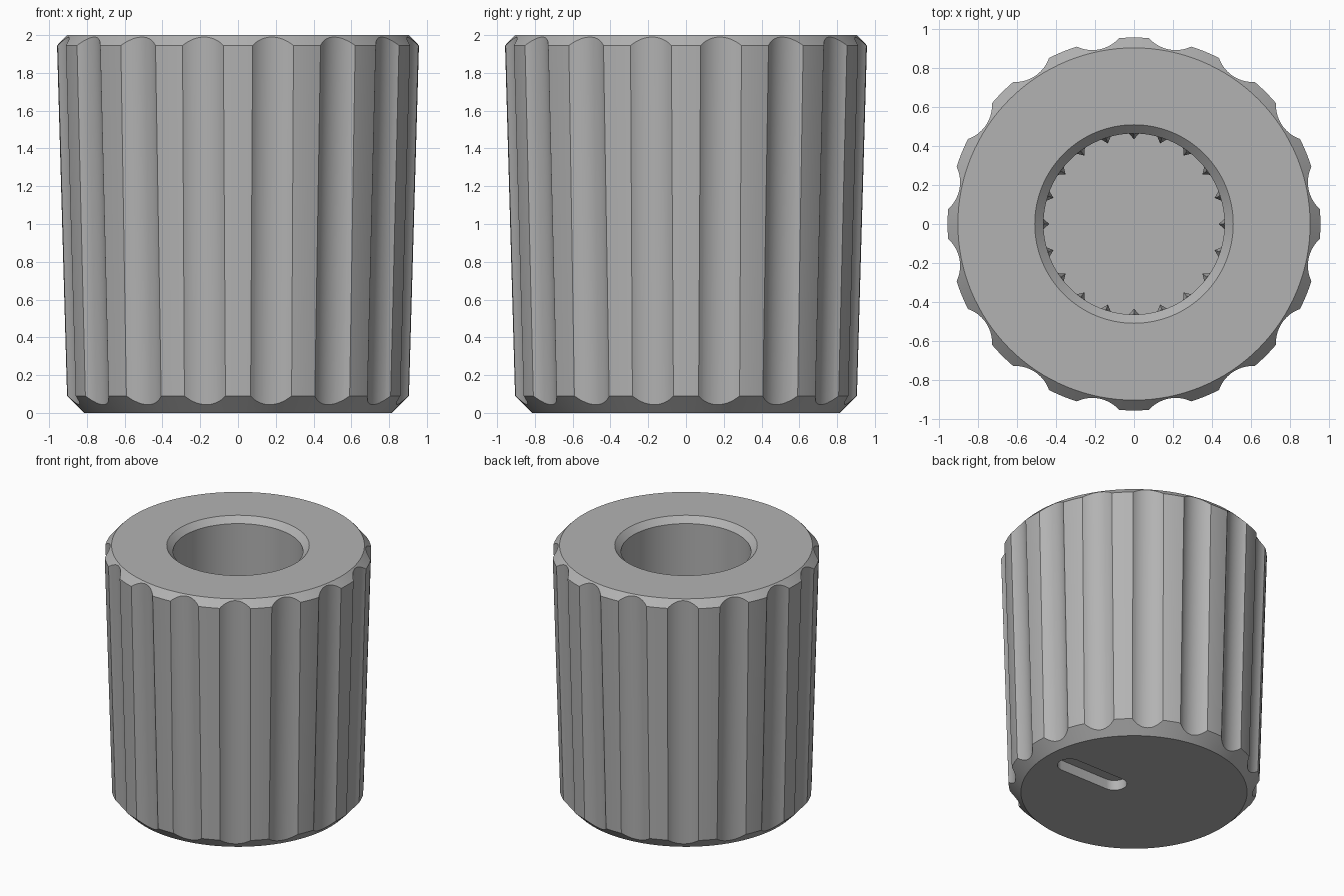
import bpy
import bmesh
from math import cos, sin, pi, radians

cube = bpy.data.objects.get("Cube")
if cube:
    bpy.data.objects.remove(cube, do_unlink=True)

FLUTES, TEETH = 16, 20
FLOOR, BORE = 0.2, 0.465

grey = bpy.data.materials.new("plain grey")
grey.use_nodes = True
colour = (0.45, 0.45, 0.45, 1)
grey.diffuse_color = colour
grey.node_tree.nodes["Principled BSDF"].inputs["Base Color"].default_value = colour


def finish(name, bm):
    """Turn a bmesh into a linked grey object."""
    bmesh.ops.recalc_face_normals(bm, faces=bm.faces)
    mesh = bpy.data.meshes.new(name)
    bm.to_mesh(mesh)
    bm.free()
    mesh.materials.append(grey)
    obj = bpy.data.objects.new(name, mesh)
    bpy.context.collection.objects.link(obj)
    return obj


def loft(bm, rings):
    """Bridge rings of points and cap both ends."""
    loops = [[bm.verts.new(p) for p in ring] for ring in rings]
    n = len(loops[0])
    for a, b in zip(loops, loops[1:]):
        for i in range(n):
            j = (i + 1) % n
            bm.faces.new((a[i], a[j], b[j], b[i]))
    bm.faces.new(loops[0][::-1])
    bm.faces.new(loops[-1])


def circle(r, z, n, cx=0, cy=0):
    return [(cx + r * cos(2 * pi * i / n), cy + r * sin(2 * pi * i / n), z) for i in range(n)]


def activate(obj):
    bpy.ops.object.select_all(action='DESELECT')
    obj.select_set(True)
    bpy.context.view_layer.objects.active = obj


def cut(target, cutter):
    mod = target.modifiers.new("cut", 'BOOLEAN')
    mod.operation = 'DIFFERENCE'
    mod.solver = 'EXACT'
    mod.object = cutter
    activate(target)
    bpy.ops.object.modifier_apply(modifier=mod.name)
    bpy.data.objects.remove(cutter, do_unlink=True)


# Tapered knob body with chamfered rims and a blind bore from the top
profile = [(0.815, 0), (0.905, 0.09), (0.958, 1.945), (0.905, 2),
           (0.51, 2), (BORE, 1.955), (BORE, FLOOR)]
bm = bmesh.new()
loft(bm, [circle(r, z, 128) for r, z in profile])
body = finish("knob_body", bm)

# Finger flutes following the taper
bm = bmesh.new()
for k in range(FLUTES):
    a = 2 * pi * (k + 0.5) / FLUTES
    rings = []
    for z in (-0.1, 2.1):
        centre = 1.037 + 0.029 * z
        rings.append(circle(0.18, z, 64, centre * cos(a), centre * sin(a)))
    loft(bm, rings)
cut(body, finish("flute_cutter", bm))

# Pointer slot in the underside, rounded at both ends
bm = bmesh.new()
outline = []
for cx, start in ((0.605, -90), (0.185, 90)):
    for i in range(17):
        t = radians(start + 180 * i / 16)
        outline.append((cx + 0.09 * cos(t), 0.09 * sin(t)))
loft(bm, [[(x, y, z) for x, y in outline] for z in (-0.1, 0.08)])
cut(body, finish("slot_cutter", bm))

activate(body)
bpy.ops.object.shade_smooth_by_angle(angle=radians(22))

# Small pointed splines inside the bore, with sloped upper ends
bm = bmesh.new()
for k in range(TEETH):
    a = 2 * pi * k / TEETH

    def point(r, side, z):
        return (r * cos(a) - side * sin(a), r * sin(a) + side * cos(a), z)

    loft(bm, [[point(BORE + 0.005, -0.03, z), point(BORE + 0.005, 0.03, z),
               point(tip, 0, z)]
              for z, tip in ((FLOOR, 0.435), (1.15, 0.435), (1.25, BORE - 0.003))])
finish("bore_splines", bm)
